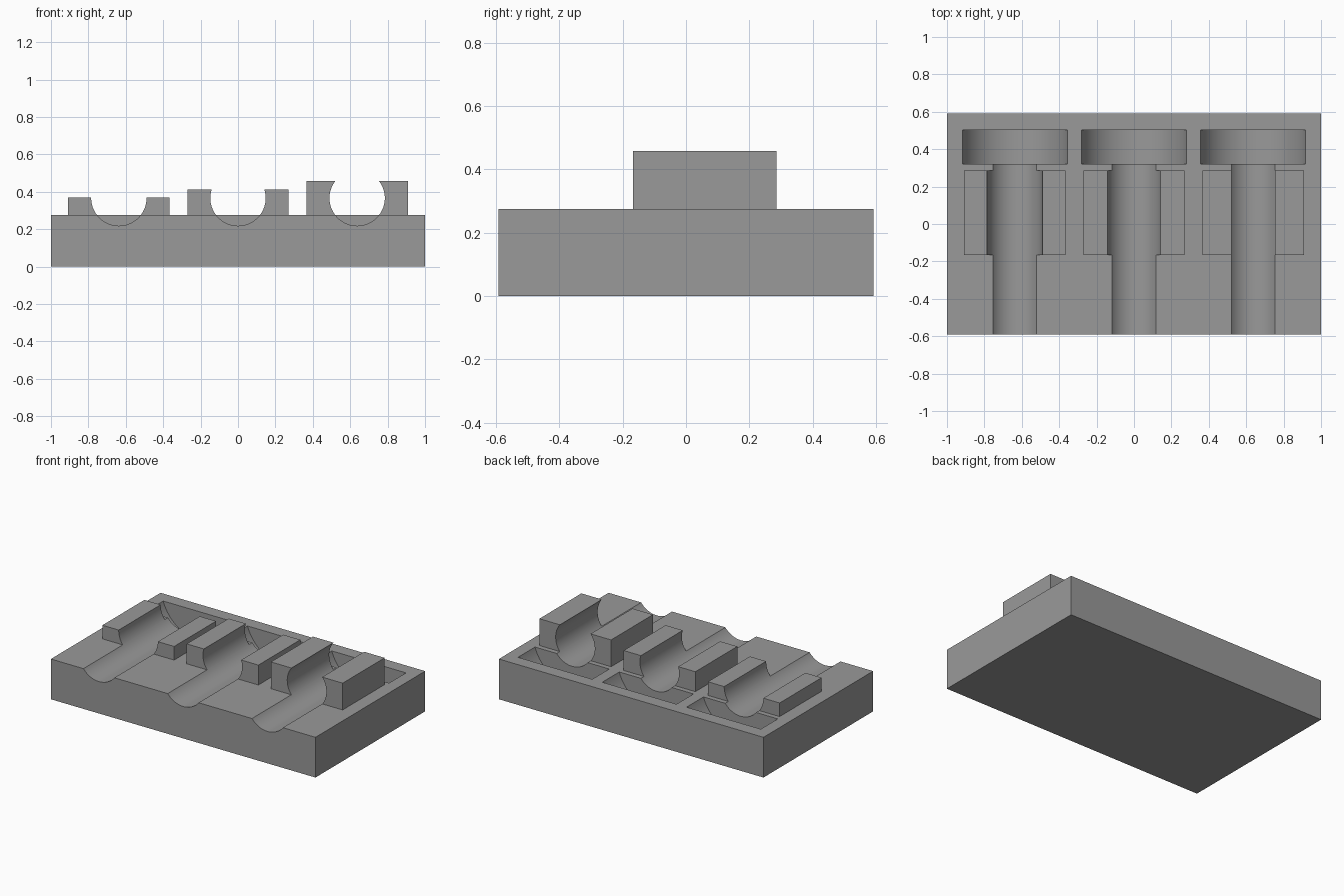
import bpy, math

if "Cube" in bpy.data.objects:
    bpy.data.objects.remove(bpy.data.objects["Cube"])

BASE_TOP = 0.275
AXIS_Z = 0.366                                   # shared height of all bores
STATIONS = [(-0.637, 0.368), (0.0, 0.411), (0.637, 0.458)]   # x, cradle top

grey = bpy.data.materials.new("plain grey")
grey.diffuse_color = (0.32, 0.32, 0.32, 1)
grey.use_nodes = True
grey.node_tree.nodes["Principled BSDF"].inputs["Base Color"].default_value = grey.diffuse_color


def box(name, x0, x1, y0, y1, z0, z1):
    bpy.ops.mesh.primitive_cube_add(
        size=1, location=((x0 + x1) / 2, (y0 + y1) / 2, (z0 + z1) / 2))
    ob = bpy.context.object
    ob.name = name
    ob.scale = (x1 - x0, y1 - y0, z1 - z0)
    bpy.ops.object.transform_apply(location=True, rotation=True, scale=True)
    ob.data.materials.append(grey)
    return ob


def cylinder_y(name, x, radius, y0, y1):
    bpy.ops.mesh.primitive_cylinder_add(
        vertices=96, radius=radius, depth=y1 - y0,
        location=(x, (y0 + y1) / 2, AXIS_Z), rotation=(math.pi / 2, 0, 0))
    ob = bpy.context.object
    ob.name = name
    bpy.ops.object.transform_apply(location=True, rotation=True, scale=True)
    ob.data.materials.append(grey)
    return ob


def combine(body, tool, operation):
    bpy.context.view_layer.objects.active = body
    mod = body.modifiers.new(operation.lower(), 'BOOLEAN')
    mod.object, mod.operation, mod.solver = tool, operation, 'EXACT'
    bpy.ops.object.modifier_apply(modifier=mod.name)
    bpy.data.objects.remove(tool, do_unlink=True)


# Base slab
body = box("cradle_base", -1, 1, -0.592, 0.592, 0, BASE_TOP)

# Raised cradle blocks
for x, top in STATIONS:
    combine(body, box("cradle_block", x - 0.271, x + 0.271, -0.167, 0.286, 0.15, top), 'UNION')

# Long shaft channels and the wide head pockets behind them
for x, top in STATIONS:
    combine(body, cylinder_y("shaft_cutter", x, 0.148, -0.8, 0.41), 'DIFFERENCE')
    combine(body, cylinder_y("head_cutter", x, 0.295, 0.32, 0.503), 'DIFFERENCE')

# Smooth bores, crisp edges
bpy.ops.object.select_all(action='DESELECT')
body.select_set(True)
bpy.context.view_layer.objects.active = body
bpy.ops.object.shade_smooth_by_angle(angle=math.radians(25))
